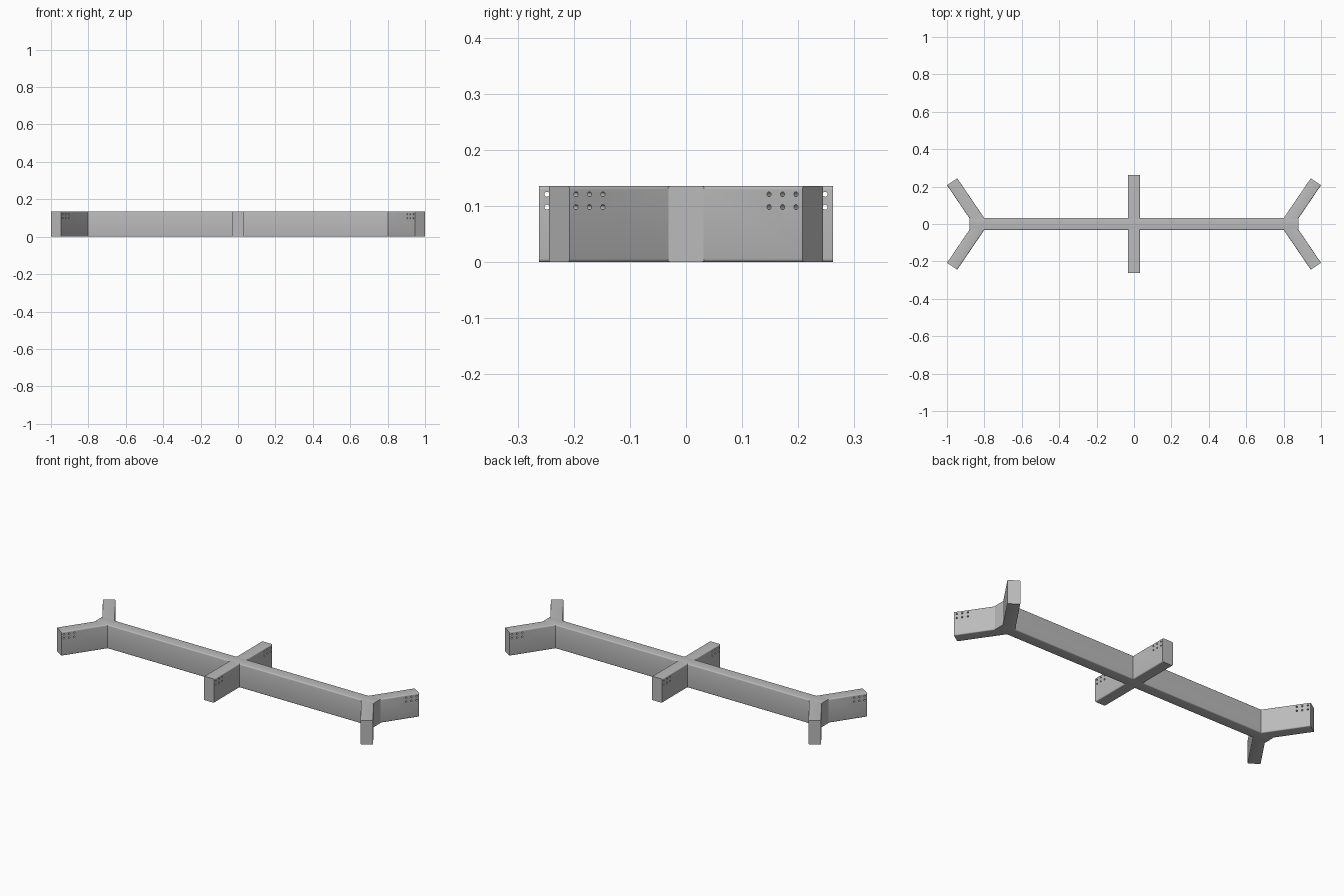
import bpy, bmesh, math
from mathutils import Vector, Matrix

if "Cube" in bpy.data.objects:
    bpy.data.objects.remove(bpy.data.objects["Cube"])

HEIGHT = 0.136
HALF = 0.033       # half the tube width
RADIUS = 0.006     # rounded tube edges
UP = Vector((0, 0, 1))

steel = bpy.data.materials.new("grey steel")
steel.use_nodes = True
steel.diffuse_color = (0.5, 0.5, 0.5, 1)
steel.node_tree.nodes["Principled BSDF"].inputs["Base Color"].default_value = (0.5, 0.5, 0.5, 1)


def make_object(name, bm):
    bmesh.ops.recalc_face_normals(bm, faces=bm.faces)
    mesh = bpy.data.meshes.new(name)
    bm.to_mesh(mesh)
    bm.free()
    mesh.materials.append(steel)
    obj = bpy.data.objects.new(name, mesh)
    bpy.context.collection.objects.link(obj)
    return obj


def activate(obj):
    bpy.ops.object.select_all(action="DESELECT")
    obj.select_set(True)
    bpy.context.view_layer.objects.active = obj


def section():
    """Rounded rectangle: offsets across the tube and heights."""
    points = []
    for corner, (sx, sz) in enumerate([(1, 1), (-1, 1), (-1, -1), (1, -1)]):
        for step in range(5):
            a = math.radians(90 * corner + 22.5 * step)
            points.append((sx * (HALF - RADIUS) + RADIUS * math.cos(a),
                           HEIGHT / 2 + sz * (HEIGHT / 2 - RADIUS) + RADIUS * math.sin(a)))
    return points


def tube(name, tip, along, root, normal):
    """Capped tube running back from its tip to a cutting plane."""
    across = along.cross(UP)
    bm = bmesh.new()
    ends, starts = [], []
    for u, z in section():
        end = tip + across * u + UP * z
        start = end - along * ((end - root).dot(normal) / along.dot(normal))
        ends.append(bm.verts.new(end))
        starts.append(bm.verts.new(start))
    count = len(ends)
    for i in range(count):
        j = (i + 1) % count
        bm.faces.new((starts[i], starts[j], ends[j], ends[i]))
    bm.faces.new(starts)
    bm.faces.new(ends)
    return make_object(name, bm)


def drill(obj, tip, along):
    """Cut two rows of three bolt holes through both sides near the tip."""
    across = along.cross(UP)
    turn = across.to_track_quat("Z", "Y").to_matrix().to_4x4()
    bm = bmesh.new()
    for column in range(3):
        for z in (0.098, 0.121):
            place = tip - along * (0.014 + 0.029 * column) + UP * z
            bmesh.ops.create_cone(bm, cap_ends=True, segments=16,
                                  radius1=0.0045, radius2=0.0045, depth=0.1,
                                  matrix=Matrix.Translation(place) @ turn)
    cutter = make_object("hole_cutter", bm)
    cutter.hide_render = True
    cut = obj.modifiers.new("bolt holes", "BOOLEAN")
    cut.operation = "DIFFERENCE"
    cut.solver = "EXACT"
    cut.object = cutter
    activate(obj)
    bpy.ops.object.modifier_apply(modifier=cut.name)
    bpy.data.objects.remove(cutter)


def finish(obj):
    activate(obj)
    bpy.ops.object.shade_smooth_by_angle(angle=math.radians(35))


# Long central beam
X = Vector((1, 0, 0))
finish(tube("main_beam", X * 0.88, X, X * -0.88, X))

# Short cross arms and splayed end arms, cut flush against the beam sides
slope = math.radians(55.8)
for sy, end in ((-1, "front"), (1, "back")):
    side = Vector((0, sy, 0))
    arms = [(end + "_cross_arm", side * 0.262, side)]
    for sx, hand in ((-1, "right"), (1, "left")):
        along = Vector((sx * math.cos(slope), sy * math.sin(slope), 0))
        arms.append((end + "_" + hand + "_splayed_arm",
                     Vector((sx * 0.9725, sy * 0.226, 0)), along))
    for name, tip, along in arms:
        arm = tube(name, tip, along, side * 0.027, side)
        drill(arm, tip, along)
        finish(arm)
